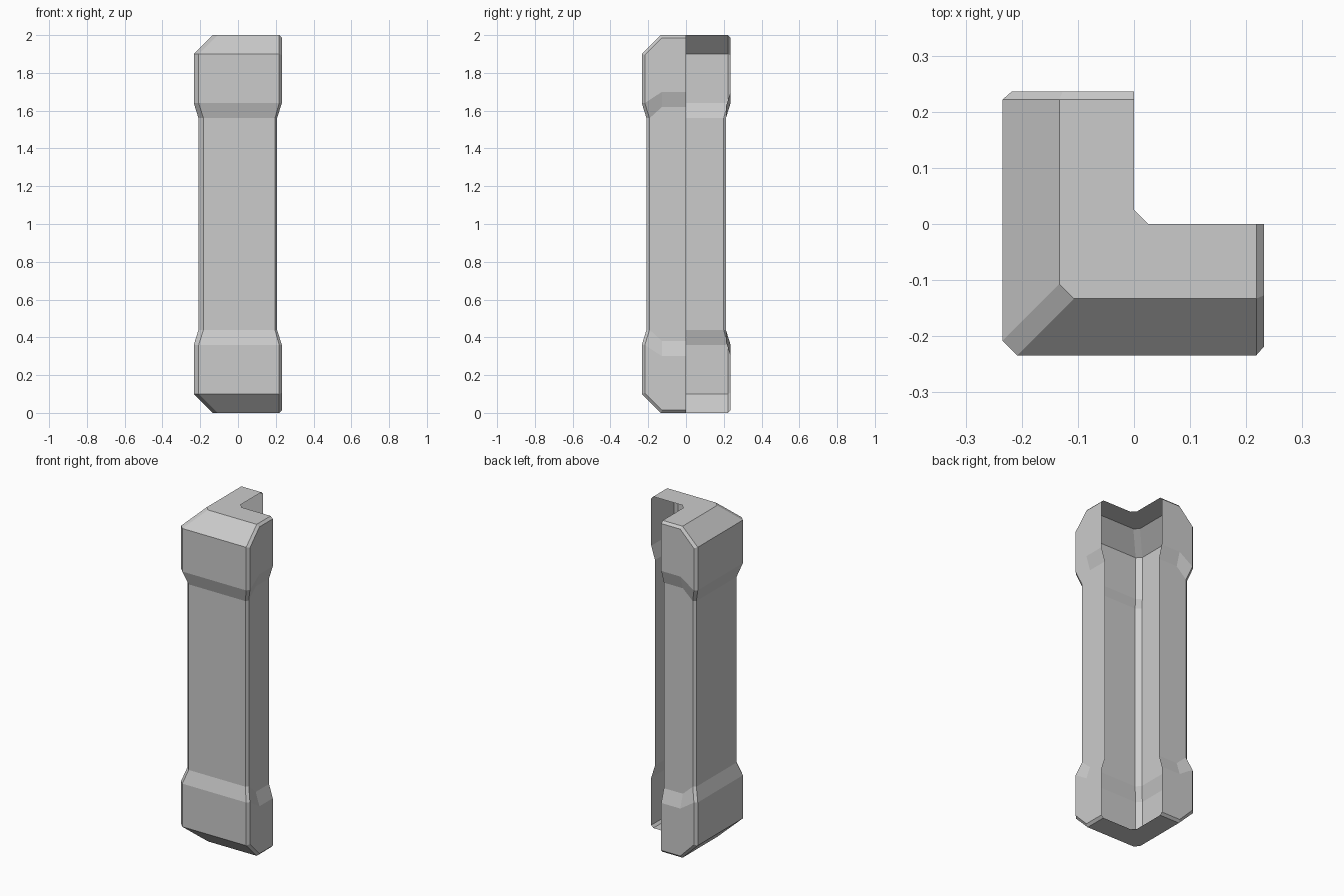
import bpy, bmesh

if "Cube" in bpy.data.objects:
    bpy.data.objects.remove(bpy.data.objects["Cube"])

# Half-height profile levels: (z, outer distance, end inset, tip y inset, tip z drop)
C = 0.026          # outer corner chamfer
STEP = 0.025       # how far the waist sits back from the ends
upper = [(1.56, 0.209, STEP, 0.016, 0), (1.64, 0.234, 0, 0.016, 0),
         (1.90, 0.234, 0, 0.016, 0.006), (2.00, 0.133, 0, 0.006, 0.014)]
levels = [(2 - z, d, s, i, -k) for z, d, s, i, k in reversed(upper)] + upper

bm = bmesh.new()


def face(pts):
    bm.faces.new([bm.verts.new(p) for p in pts])


def wing(end, swap):
    """One wing along +x; swap exchanges x and y for the other wing."""
    def put(*pts):
        pts = [(p[1], p[0], p[2]) for p in pts][::-1] if swap else pts
        face(pts)

    corner = [(-d + C, -d, z) for z, d, s, i, k in levels]
    edge = [(end - 0.014 - s * 0.9, -d, z) for z, d, s, i, k in levels]
    tip = [(end - s, -d + i, z - k) for z, d, s, i, k in levels]
    # Outer wall and its bevelled end edge
    for a in range(7):
        put(corner[a], edge[a], edge[a + 1], corner[a + 1])
        put(edge[a], tip[a], tip[a + 1], edge[a + 1])
    # End bevel along the caps
    e_in = [(edge[a][0], 0, edge[a][2]) for a in (0, 7)]
    t_in = [(end, 0, tip[a][2]) for a in (0, 7)]
    put(edge[7], tip[7], t_in[1], e_in[1])
    put(e_in[0], t_in[0], tip[0], edge[0])
    # End face: two heads, two sloped steps, one waist
    yk = tip[7][1]
    zs = [(0.30, 0), (0.38, STEP), (1.62, STEP), (1.70, 0)]
    knee = [(end - s, yk, z) for z, s in zs]
    back = [(end - s, 0, z) for z, s in zs]
    put(tip[0], t_in[0], back[0], knee[0], tip[2], tip[1])
    for a in range(3):
        put(tip[a + 2], knee[a], knee[a + 1], tip[a + 3])
        put(knee[a], back[a], back[a + 1], knee[a + 1])
    put(tip[5], knee[3], back[3], t_in[1], tip[7], tip[6])


wing(0.232, False)
wing(0.236, True)

# Chamfered outer corner strip
for (z0, d0, *_), (z1, d1, *_) in zip(levels, levels[1:]):
    face([(-d0, -d0 + C, z0), (-d0 + C, -d0, z0),
          (-d1 + C, -d1, z1), (-d1, -d1 + C, z1)])

# Flat L-shaped caps, top and bottom; the inside stays open
d = 0.133
cap = [(-d + C, -d), (0.218, -d), (0.218, 0), (0.025, 0),
       (0, 0.025), (0, 0.222), (-d, 0.222), (-d, -d + C)]
face([(x, y, 2) for x, y in cap])
face([(x, y, 0) for x, y in reversed(cap)])

bmesh.ops.remove_doubles(bm, verts=bm.verts, dist=0.0005)
mesh = bpy.data.meshes.new("corner_guard")
bm.to_mesh(mesh)
bm.free()
obj = bpy.data.objects.new("corner_guard", mesh)
bpy.context.collection.objects.link(obj)
